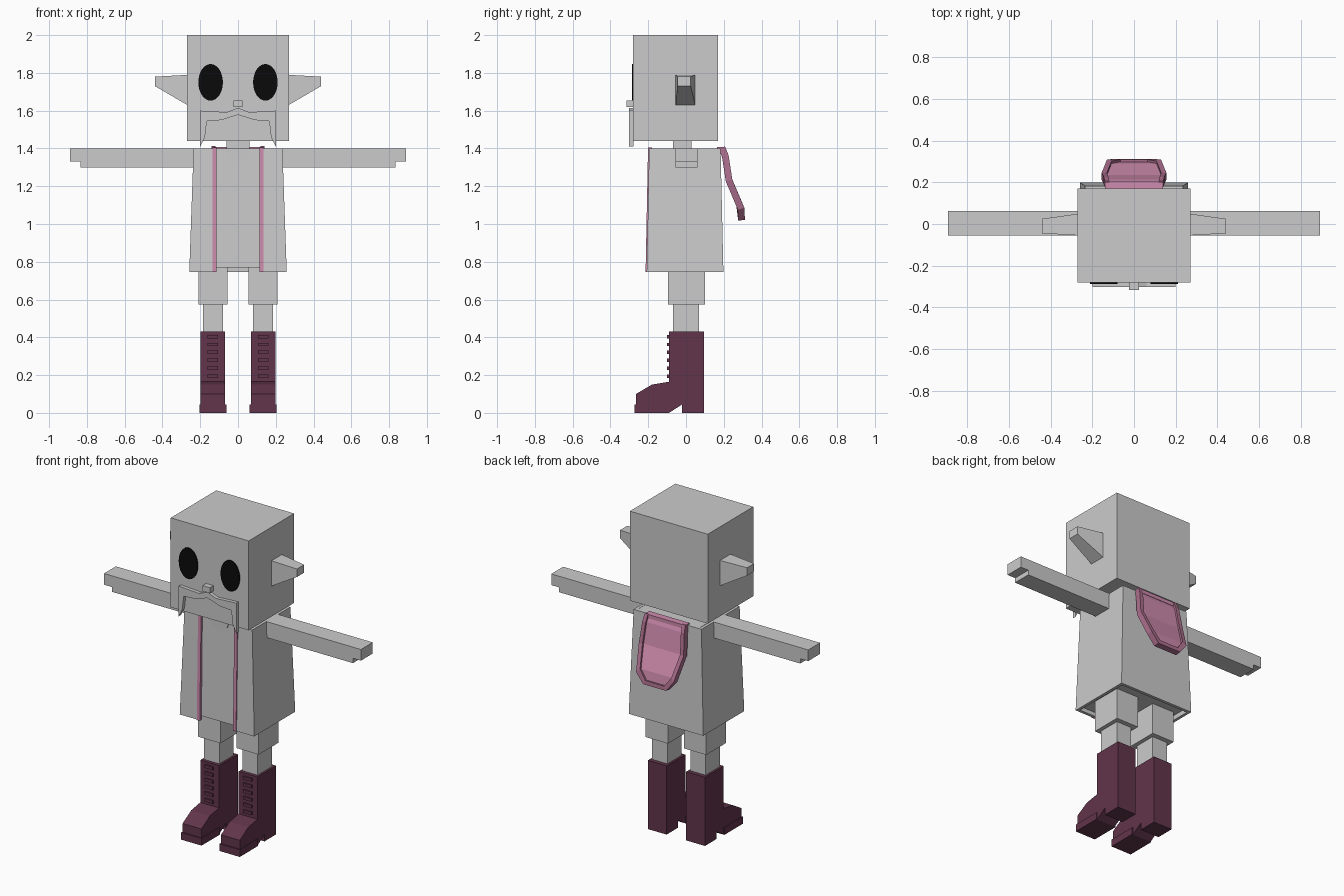
import bpy, bmesh, math

if "Cube" in bpy.data.objects:
    bpy.data.objects.remove(bpy.data.objects["Cube"], do_unlink=True)


def material(name, rgb):
    m = bpy.data.materials.new(name)
    m.use_nodes = True
    m.diffuse_color = (*rgb, 1)
    m.node_tree.nodes["Principled BSDF"].inputs["Base Color"].default_value = (*rgb, 1)
    return m


GREY = material("pale grey", (0.6, 0.6, 0.6))
BLACK = material("black", (0.003, 0.003, 0.003))
PINK = material("pink", (0.62, 0.26, 0.42))
MAUVE = material("dark pink", (0.42, 0.16, 0.27))
PLUM = material("plum", (0.12, 0.035, 0.07))


def build(name, verts, faces, mat, mirror=False, thick=0):
    me = bpy.data.meshes.new(name)
    me.from_pydata(verts, [], faces)
    bm = bmesh.new()
    bm.from_mesh(me)
    bmesh.ops.recalc_face_normals(bm, faces=bm.faces)
    bm.to_mesh(me)
    bm.free()
    me.materials.append(mat)
    ob = bpy.data.objects.new(name, me)
    bpy.context.scene.collection.objects.link(ob)
    if thick:
        mod = ob.modifiers.new("thickness", "SOLIDIFY")
        mod.thickness, mod.offset = thick, 0
    if mirror:
        ob.modifiers.new("mirror", "MIRROR")
    return ob


def loft(name, a, b, mat, mirror=False):
    """Solid between two rings with equal point counts."""
    n = len(a)
    faces = [tuple(range(n)), tuple(range(n, 2 * n))]
    faces += [(i, (i + 1) % n, n + (i + 1) % n, n + i) for i in range(n)]
    return build(name, a + b, faces, mat, mirror)


def rect(x0, x1, y0, y1, z):
    return [(x0, y0, z), (x1, y0, z), (x1, y1, z), (x0, y1, z)]


def box(name, x0, x1, y0, y1, z0, z1, mat, mirror=False):
    return loft(name, rect(x0, x1, y0, y1, z0), rect(x0, x1, y0, y1, z1), mat, mirror)


def plate(name, outline, y0, y1, mat, mirror=False):
    """Front-facing outline in x, z pulled through y."""
    return loft(name, [(x, y0, z) for x, z in outline],
                [(x, y1, z) for x, z in outline], mat, mirror)


def both_sides(half):
    """Complete a symmetric outline whose first and last points may lie on x = 0."""
    return half + [(-x, z) for x, z in reversed(half) if x > 0]


# Head, neck and ears
box("head", -0.27, 0.27, -0.28, 0.17, 1.44, 2.0, GREY)
box("neck", -0.06, 0.06, -0.07, 0.03, 1.38, 1.46, GREY)
loft("ear",
     [(0.26, -0.055, 1.625), (0.26, 0.05, 1.625), (0.26, 0.05, 1.79), (0.26, -0.055, 1.79)],
     [(0.44, -0.045, 1.73), (0.44, 0.025, 1.73), (0.44, 0.025, 1.78), (0.44, -0.045, 1.78)],
     GREY, True)

# Face
ring = [math.tau * i / 32 for i in range(32)]
plate("eye", [(0.145 + 0.065 * math.cos(t), 1.75 + 0.097 * math.sin(t)) for t in ring],
      -0.287, -0.279, BLACK, True)
box("nose", -0.025, 0.025, -0.315, -0.275, 1.62, 1.655, GREY)
plate("moustache",
      both_sides([(0, 1.615), (0.06, 1.592), (0.2, 1.6), (0.2, 1.41),
                  (0.175, 1.46), (0.165, 1.545), (0.09, 1.55), (0, 1.578)]),
      -0.302, -0.278, GREY)

# Inner tunic with a pointed collar piece
loft("tunic", rect(-0.235, 0.235, -0.197, 0.17, 0.77),
     rect(-0.215, 0.215, -0.188, 0.165, 1.4), GREY)
plate("collar", both_sides([(0.07, 1.4), (0.06, 1.365), (0, 1.325)]), -0.194, -0.17, GREY)


# Open-fronted coat
def coat_ring(w, front, back, z, t=0.018):
    half = [(0.12, front), (w, front), (w, back)]
    inner = [(0.12, front + t), (w - t, front + t), (w - t, back - t)]
    outer = half + [(-x, y) for x, y in reversed(half)]
    inside = inner + [(-x, y) for x, y in reversed(inner)]
    return [(x, y, z) for x, y in outer + inside[::-1]]


loft("coat", coat_ring(0.258, -0.208, 0.198, 0.745),
     coat_ring(0.235, -0.195, 0.183, 1.4), GREY)
loft("coat_trim", rect(0.115, 0.136, -0.214, -0.19, 0.745),
     rect(0.115, 0.136, -0.201, -0.18, 1.405), PINK, True)

# Hood hanging down the back: rows of half width, y, z
rows = [(0.14, 0.19, 1.405), (0.145, 0.208, 1.36), (0.155, 0.228, 1.23),
        (0.13, 0.292, 1.08), (0.08, 0.294, 1.02)]
inner_rows = [(0.118, 0.19, 1.405), (0.122, 0.208, 1.36), (0.13, 0.228, 1.23),
              (0.108, 0.284, 1.1), (0.065, 0.292, 1.045)]
n = len(rows)
panel = [(s * w, y, z) for w, y, z in inner_rows for s in (-1, 1)]
build("hood_panel", panel,
      [(2 * i, 2 * i + 1, 2 * i + 3, 2 * i + 2) for i in range(n - 1)], PINK, thick=0.012)


def around(rs):
    return [(-w, y, z) for w, y, z in rs] + [(w, y, z) for w, y, z in reversed(rs)]


build("hood_rim", around(rows) + around(inner_rows),
      [(i, i + 1, 2 * n + i + 1, 2 * n + i) for i in range(2 * n - 1)], MAUVE, thick=0.036)
box("hood_yoke", -0.14, 0.14, 0.165, 0.207, 1.385, 1.408, PINK)

# Arms with a stepped hand end
arm = [(0.2, 1.3), (0.835, 1.3), (0.835, 1.33), (0.89, 1.33), (0.89, 1.4), (0.2, 1.4)]
plate("arm", arm, -0.055, 0.062, GREY, True)

# Legs
box("upper_leg", 0.055, 0.21, -0.095, 0.1, 0.575, 0.78, GREY, True)
box("lower_leg", 0.08, 0.185, -0.07, 0.07, 0.4, 0.58, GREY, True)

# Boots with heel gap, sole and laces
profile = [(-0.265, 0), (-0.09, 0), (-0.02, 0.045), (-0.02, 0), (0.095, 0), (0.095, 0.43),
           (-0.09, 0.43), (-0.09, 0.165), (-0.18, 0.15), (-0.265, 0.1)]
loft("boot", [(0.068, y, z) for y, z in profile],
     [(0.198, y, z) for y, z in profile], PLUM, True)
box("toe_sole", 0.062, 0.203, -0.272, -0.09, 0, 0.045, PLUM, True)
for i in range(6):
    z = 0.185 + i * 0.042
    box(f"boot_lace_{i + 1}", 0.105, 0.162, -0.1, -0.085, z, z + 0.018, PLUM, True)
